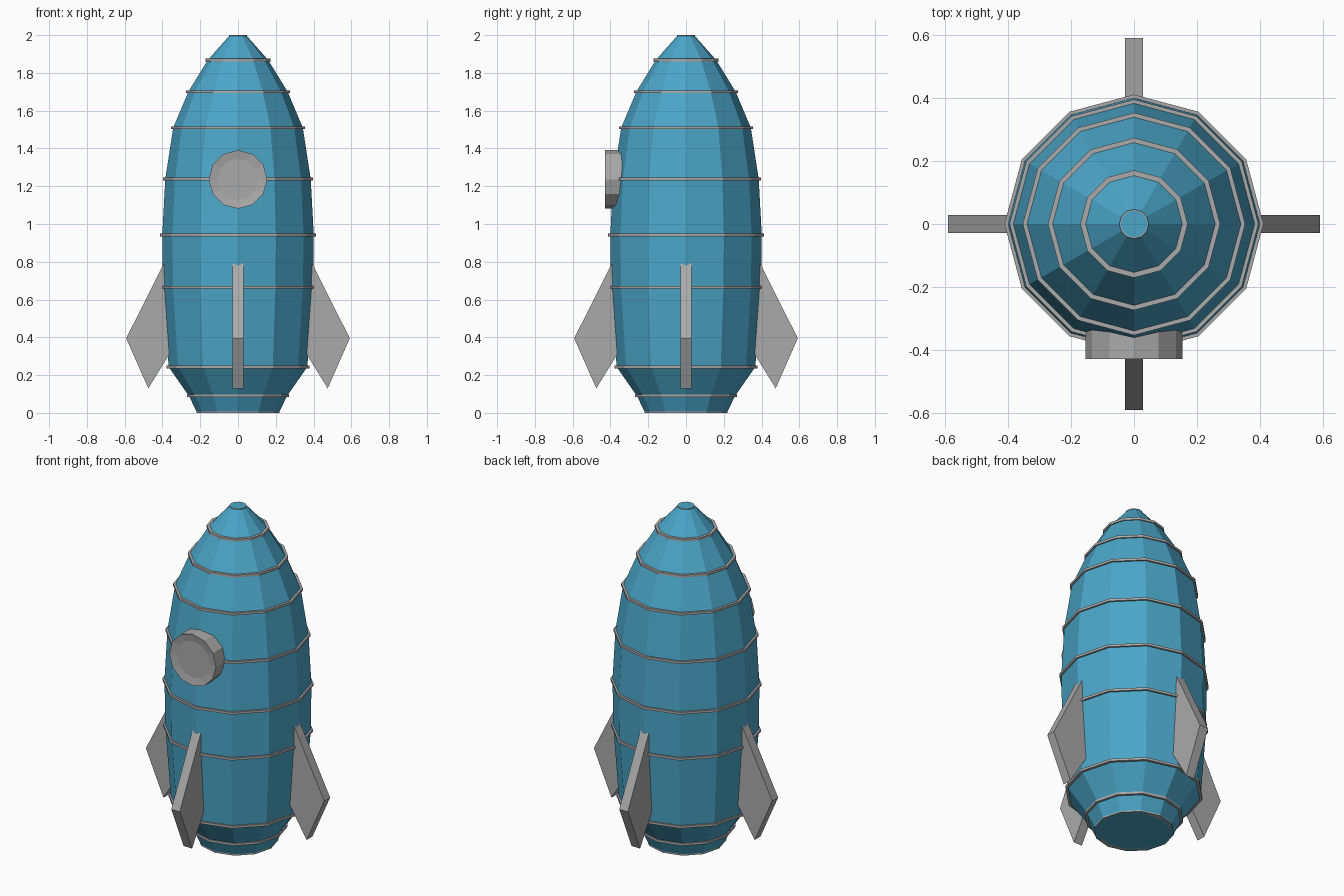
import bpy, bmesh, math
from mathutils import Matrix

if "Cube" in bpy.data.objects:
    bpy.data.objects.remove(bpy.data.objects["Cube"])

SIDES = 12


def material(name, rgb):
    m = bpy.data.materials.new(name)
    m.diffuse_color = (*rgb, 1)
    m.use_nodes = True
    m.node_tree.nodes["Principled BSDF"].inputs["Base Color"].default_value = m.diffuse_color
    return m


blue = material("hull blue", (0.07, 0.38, 0.58))
grey = material("trim grey", (0.40, 0.40, 0.40))


def finish(name, bm, mat):
    bmesh.ops.recalc_face_normals(bm, faces=bm.faces)
    mesh = bpy.data.meshes.new(name)
    bm.to_mesh(mesh)
    bm.free()
    mesh.materials.append(mat)
    obj = bpy.data.objects.new(name, mesh)
    bpy.context.collection.objects.link(obj)
    return obj


def lathe(name, profile, mat, closed=False):
    """Revolve (radius, z) points; open profiles get capped ends."""
    bm = bmesh.new()
    loops = [[bm.verts.new((r * math.cos(math.tau * i / SIDES),
                            r * math.sin(math.tau * i / SIDES), z))
              for i in range(SIDES)] for r, z in profile]
    pairs = list(zip(loops, loops[1:]))
    if closed:
        pairs.append((loops[-1], loops[0]))
    else:
        bm.faces.new(loops[0])
        bm.faces.new(loops[-1])
    for a, b in pairs:
        for i in range(SIDES):
            j = (i + 1) % SIDES
            bm.faces.new((a[i], a[j], b[j], b[i]))
    return finish(name, bm, mat)


# Faceted hull
hull = [(0.216, 0.0), (0.26, 0.09), (0.367, 0.243), (0.397, 0.665),
        (0.401, 0.942), (0.385, 1.238), (0.343, 1.51), (0.263, 1.70),
        (0.16, 1.868), (0.043, 2.0)]
lathe("hull", hull, blue)

# Thin trim band at every hull joint
H = 0.007
for n, (r, z) in enumerate(hull):
    z = min(max(z, H), 2.0 - H)
    out = r + (0.004 if n in (0, len(hull) - 1) else 0.011)
    inner = r - (0.006 if n == len(hull) - 1 else 0.02)
    lathe(f"trim_band_{n}", [(inner, z - H), (out, z - H), (out, z + H), (inner, z + H)],
          grey, closed=True)

# Four fins, their roots buried in the hull
fin = [(0.36, 0.855), (0.592, 0.395), (0.475, 0.13), (0.345, 0.34)]
for n, side in enumerate(("right", "back", "left", "front")):
    bm = bmesh.new()
    face = bm.faces.new([bm.verts.new((r, -0.028, z)) for r, z in fin])
    ext = bmesh.ops.extrude_face_region(bm, geom=[face])
    bmesh.ops.translate(bm, vec=(0, 0.056, 0),
                        verts=[v for v in ext["geom"] if isinstance(v, bmesh.types.BMVert)])
    bm.transform(Matrix.Rotation(n * math.pi / 2, 4, 'Z'))
    finish(f"{side}_fin", bm, grey)

# Round porthole with a shallow dished face
bm = bmesh.new()
bmesh.ops.create_cone(bm, cap_ends=True, segments=SIDES, radius1=0.155, radius2=0.155,
                      depth=0.10,
                      matrix=Matrix.Translation((0, -0.38, 1.236)) @ Matrix.Rotation(math.pi / 2, 4, 'X'))
bm.normal_update()
front = [f for f in bm.faces if f.normal.y < -0.9]
bmesh.ops.inset_region(bm, faces=front, thickness=0.045, depth=-0.008)
finish("porthole", bm, grey)
